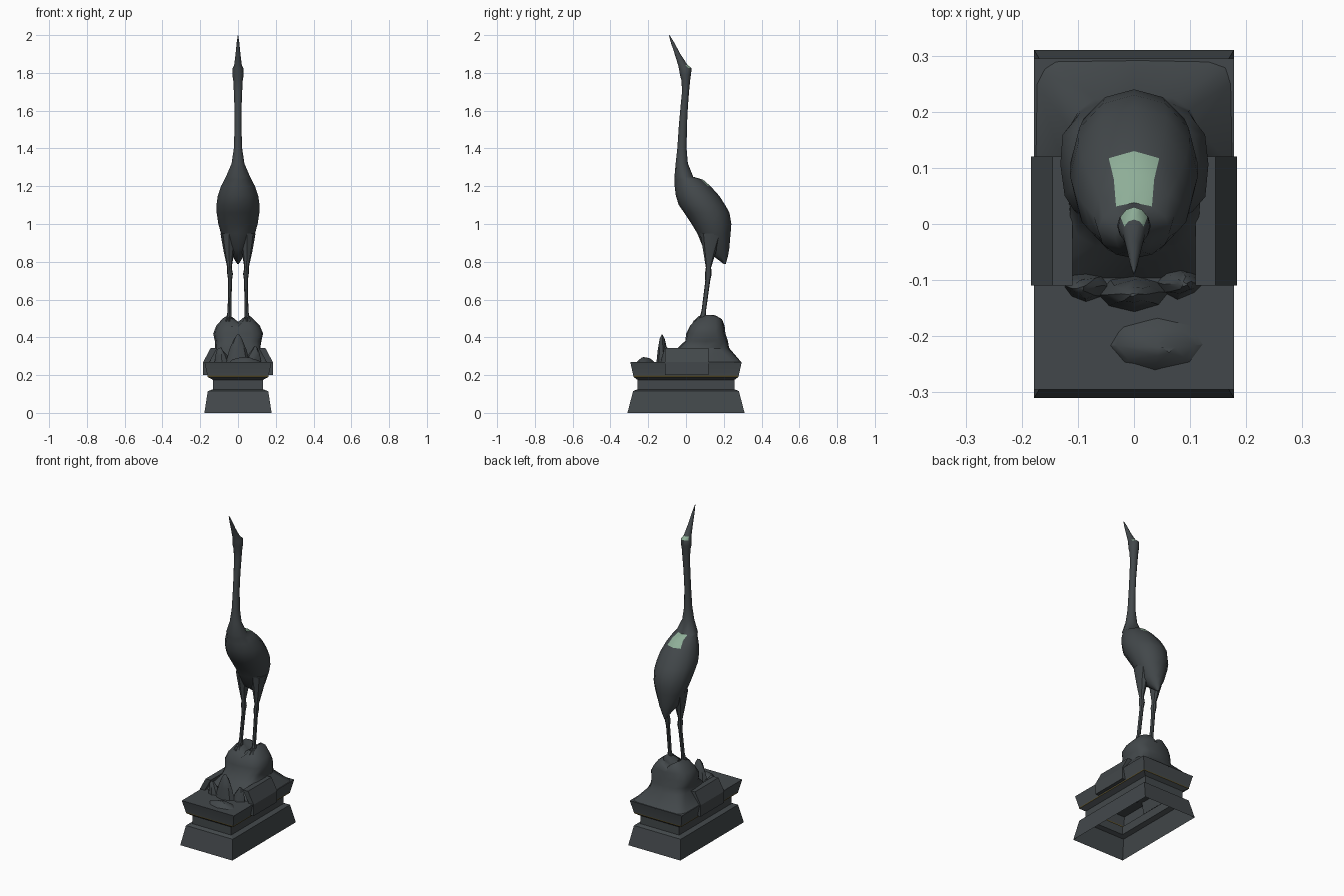
import bpy, bmesh, math, random

if "Cube" in bpy.data.objects:
    bpy.data.objects.remove(bpy.data.objects["Cube"])
random.seed(4)


def material(name, rgb):
    m = bpy.data.materials.new(name)
    m.diffuse_color = (*rgb, 1)
    m.use_nodes = True
    m.node_tree.nodes["Principled BSDF"].inputs["Base Color"].default_value = m.diffuse_color
    return m


BRONZE = material("dark bronze", (0.055, 0.064, 0.069))
GREEN = material("green patina", (0.27, 0.42, 0.31))
GOLD = material("dull gold", (0.11, 0.08, 0.02))


def oval(cx, cy, z, rx, ry, n=12, power=1.0):
    """Horizontal ring; power below 1 makes it boxy."""
    pts = []
    for i in range(n):
        a = 2 * math.pi * i / n
        c, s = math.cos(a), math.sin(a)
        pts.append((cx + rx * math.copysign(abs(c) ** power, c),
                    cy + ry * math.copysign(abs(s) ** power, s), z))
    return pts


def box_ring(hx, hy, z):
    return [(hx, -hy, z), (hx, hy, z), (-hx, hy, z), (-hx, -hy, z)]


def loft(name, rings, bottom=True, top=True, angle=40, rule=None, jitter=0):
    """Skin a stack of equal rings; rule(face) picks the material slot."""
    bm = bmesh.new()
    rows = []
    for ring in rings:
        rows.append([bm.verts.new([c + random.uniform(-jitter, jitter) for c in p]) for p in ring])
    n = len(rows[0])
    for a, b in zip(rows, rows[1:]):
        for i in range(n):
            j = (i + 1) % n
            bm.faces.new((a[i], a[j], b[j], b[i]))
    if bottom:
        bm.faces.new(rows[0][::-1])
    if top:
        bm.faces.new(rows[-1])
    bm.normal_update()
    if rule:
        for f in bm.faces:
            f.material_index = rule(f)
    me = bpy.data.meshes.new(name)
    bm.to_mesh(me)
    bm.free()
    ob = bpy.data.objects.new(name, me)
    bpy.context.collection.objects.link(ob)
    for m in (BRONZE, GREEN, GOLD):
        me.materials.append(m)
    bpy.ops.object.select_all(action='DESELECT')
    ob.select_set(True)
    bpy.context.view_layer.objects.active = ob
    bpy.ops.object.shade_smooth_by_angle(angle=math.radians(angle))
    return ob


# Plinth: waisted rectangular pedestal, hollow below, with a thin gold line
loft("plinth", [box_ring(*r) for r in [
    (.178, .31, 0), (.16, .28, .115), (.133, .257, .125), (.133, .257, .175),
    (.162, .279, .191), (.162, .279, .197), (.178, .295, .27)]],
    bottom=False, angle=20,
    rule=lambda f: 2 if .191 < f.calc_center_median().z < .197 else 0)

# Side panels leaning in above the plinth edge
for side, sx in (("left", -1), ("right", 1)):
    def strip(z, xo, xi):
        pts = [(sx * xo, -.11, z), (sx * xo, .12, z), (sx * xi, .12, z), (sx * xi, -.11, z)]
        return pts if sx > 0 else pts[::-1]
    loft(side + "_side_panel", [strip(.2, .184, .16), strip(.27, .184, .15),
                                strip(.343, .145, .11)], angle=20)

# Main rock: skirt flaring to the plinth edge, two humps on top
rock = []
for z, y0, y1, hw, p in [(.268, -.1, .294, .177, .25), (.342, -.045, .228, .12, .55),
                         (.38, -.005, .222, .123, .65), (.42, .002, .208, .132, .65),
                         (.46, .02, .203, .115, .7), (.5, .045, .195, .08, .8),
                         (.517, .075, .178, .055, 1), (.512, .1, .15, .02, 1)]:
    ring = oval(0, (y0 + y1) / 2, z, hw, (y1 - y0) / 2, 16, p)
    if z > .48:
        ring = [(x, y, zz - .035 * max(0, 1 - abs(x) / .045)) for x, y, zz in ring]
    rock.append(ring)
base = rock[0]
loft("main_rock", rock, angle=45, jitter=.002)

# Small rocks in front
for name, x, y, rx, ry, h, lean in [
        ("front_spike_rock", 0, -.124, .062, .032, .142, .0),
        ("front_left_rock", -.083, -.112, .04, .027, .075, -.012),
        ("front_right_rock", .08, -.105, .04, .027, .082, .01),
        ("low_front_rock", .04, -.215, .09, .05, .024, .0)]:
    loft(name, [oval(x, y, .265, rx, ry, 8),
                oval(x + lean * .4, y, .27 + h * .45, rx * .75, ry * .7, 8),
                oval(x + lean, y - .002, .27 + h * .85, rx * .36, ry * .4, 8),
                oval(x + lean, y - .003, .27 + h, rx * .12, ry * .12, 8)], angle=35, jitter=.003)


# Bird: one skin from tail to beak tip, as (height, front y, back y, half width)
PROFILE = [
    (.788, .200, .210, .004), (.83, .145, .222, .030), (.87, .092, .229, .058),
    (.95, .060, .236, .090), (1.0, .030, .240, .104), (1.06, -.010, .230, .113),
    (1.10, -.038, .208, .114), (1.15, -.054, .175, .107), (1.20, -.060, .130, .090),
    (1.235, -.061, .090, .072), (1.25, -.061, .038, .064), (1.32, -.055, .010, .034),
    (1.40, -.046, .003, .022), (1.52, -.038, .005, .018), (1.62, -.029, .010, .019),
    (1.70, -.021, .016, .022), (1.76, -.024, .022, .025), (1.79, -.032, .026, .030),
    (1.825, -.038, .030, .028), (1.842, -.042, .008, .020), (1.90, -.060, -.030, .013),
    (1.96, -.080, -.062, .007), (2.0, -.091, -.087, .001)]


def patina(f):
    # upward faces at the nape and the crown
    c = f.calc_center_median()
    nape = 1.21 < c.z < 1.25 and f.normal.z > .55 and c.y > .03 and abs(c.x) < .035
    crown = 1.82 < c.z < 1.845 and f.normal.z > .45 and c.y > 0
    return 1 if nape or crown else 0


loft("bird_body", [oval(0, (a + b) / 2, z, w, (b - a) / 2) for z, a, b, w in PROFILE],
     angle=50, rule=patina)

# Legs with thigh, knee joint and foot, plus three short toes each
for side, sx in (("left", -1), ("right", 1)):
    loft(side + "_leg", [oval(sx * x, y, z, rx, ry, 8) for z, x, y, rx, ry in [
        (.495, .047, .088, .018, .024), (.512, .047, .09, .013, .016),
        (.54, .045, .094, .010, .012), (.70, .042, .115, .010, .013),
        (.735, .042, .118, .015, .018), (.77, .045, .119, .012, .014),
        (.85, .048, .125, .027, .033), (.95, .048, .135, .045, .06)]])
    for k, (dx, dy) in enumerate([(-.018, -.035), (0, -.045), (.018, -.035)]):
        loft(f"{side}_toe_{k + 1}", [
            oval(sx * .047 + dx, .088 + dy, .485, .005, .006, 6),
            oval(sx * .047 + dx * .3, .088 + dy * .3, .512, .006, .008, 6)])
